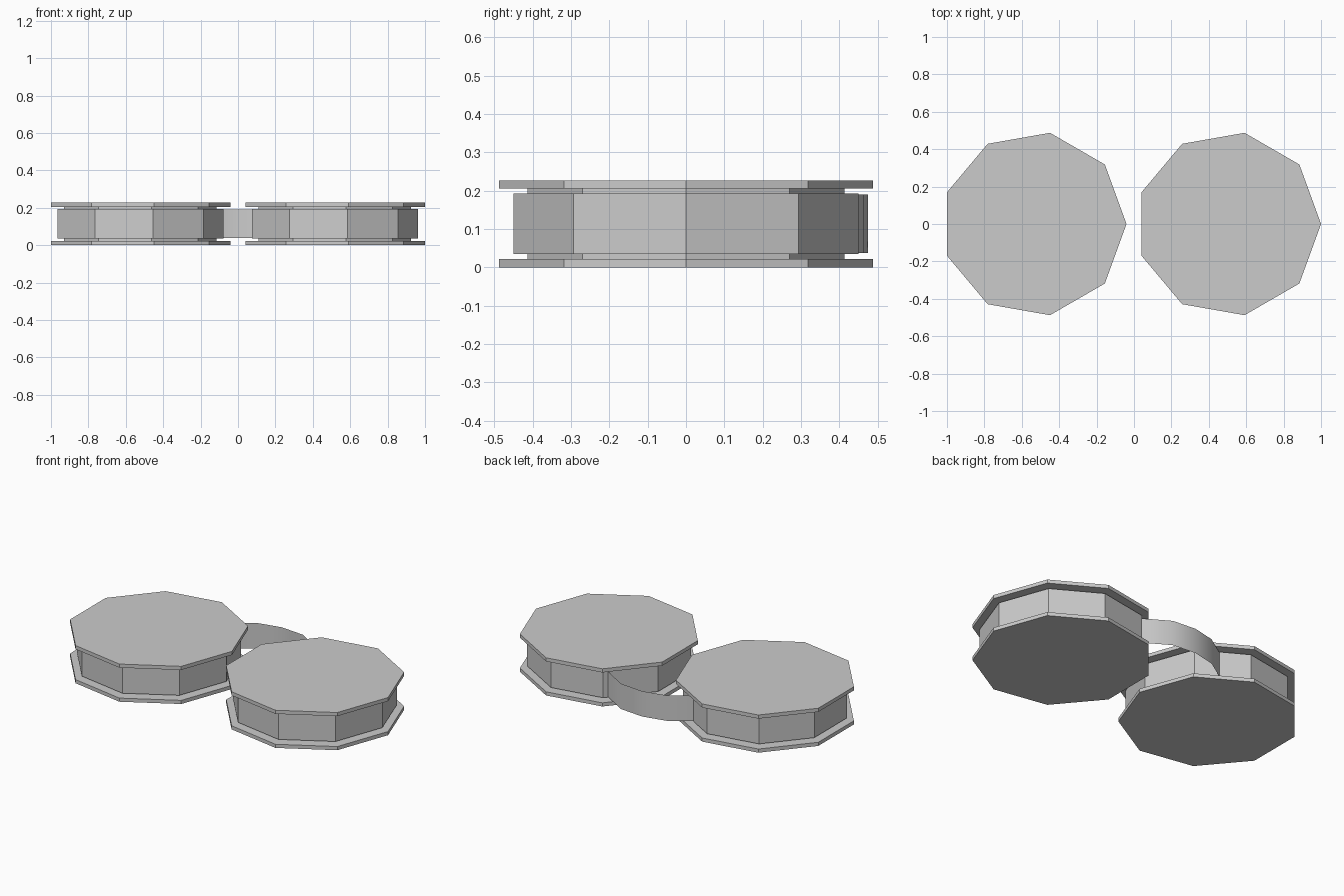
import bpy, bmesh
from math import cos, sin, tau

if "Cube" in bpy.data.objects:
    bpy.data.objects.remove(bpy.data.objects["Cube"])

SIDES = 9
FLANGE_R, HUB_R, TAPE_R = 0.495, 0.42, 0.457
HEIGHT, FLANGE_T = 0.227, 0.022
TAPE_Z0, TAPE_Z1 = 0.035, 0.192


def finish(name, bm, location=(0, 0, 0)):
    bmesh.ops.recalc_face_normals(bm, faces=bm.faces)
    mesh = bpy.data.meshes.new(name)
    bm.to_mesh(mesh)
    bm.free()
    obj = bpy.data.objects.new(name, mesh)
    obj.location = location
    bpy.context.collection.objects.link(obj)
    return obj


def turned(name, profile, x, closed=False):
    """Turn (radius, z) points into a nine-sided part; closed joins last ring to first, else caps."""
    bm = bmesh.new()
    rings = [[bm.verts.new((r * cos(tau * i / SIDES), r * sin(tau * i / SIDES), z))
              for i in range(SIDES)] for r, z in profile]
    pairs = list(zip(rings, rings[1:]))
    if closed:
        pairs.append((rings[-1], rings[0]))
    else:
        bm.faces.new(rings[0])
        bm.faces.new(rings[-1])
    for a, b in pairs:
        for i in range(SIDES):
            j = (i + 1) % SIDES
            bm.faces.new((a[i], a[j], b[j], b[i]))
    return finish(name, bm, (x, 0, 0))


# Two reels, each a pair of flanges on a core with a wound tape pack
for side, x in (("left", -0.535), ("right", 0.505)):
    turned(side + "_reel", [
        (FLANGE_R, 0), (FLANGE_R, FLANGE_T), (HUB_R, FLANGE_T),
        (HUB_R, HEIGHT - FLANGE_T), (FLANGE_R, HEIGHT - FLANGE_T), (FLANGE_R, HEIGHT)], x)
    turned(side + "_tape_pack", [
        (HUB_R, TAPE_Z0), (TAPE_R, TAPE_Z0), (TAPE_R, TAPE_Z1), (HUB_R, TAPE_Z1)], x, closed=True)

# Thin loose strip arching between the two packs
path = [(-0.303, 0.363), (-0.18, 0.444), (-0.04, 0.475), (0.11, 0.462), (0.22, 0.396), (0.262, 0.370)]
bm = bmesh.new()
columns = [[bm.verts.new((x, y, z)) for z in (0.037, 0.190)] for x, y in path]
for a, b in zip(columns, columns[1:]):
    face = bm.faces.new((a[0], a[1], b[1], b[0]))
    face.smooth = True
finish("tape_strip", bm)
